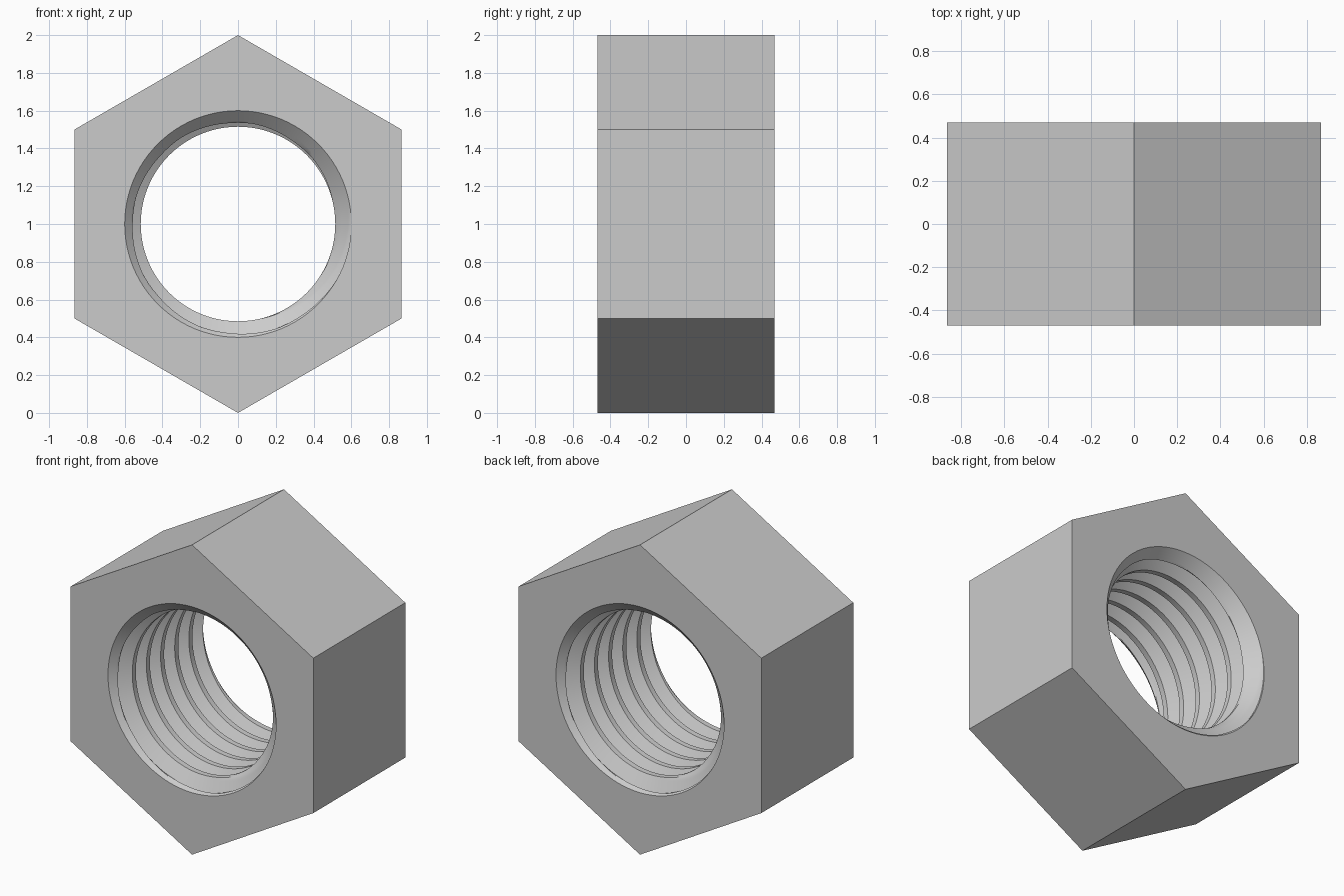
import bpy, bmesh, math

cube = bpy.data.objects.get("Cube")
if cube:
    bpy.data.objects.remove(cube, do_unlink=True)

HALF = 0.469                 # half thickness of the nut
MINOR, MAJOR = 0.515, 0.6    # thread crest and root radii
PITCH = 2 * HALF / 6.5
CREST = PITCH / 4
FLANK = (MAJOR - MINOR) / math.sqrt(3)
STEPS = 96                   # divisions around the bore
TURN = 2 * math.pi


def point(radius, angle, y):
    return (radius * math.sin(angle), y, 1 + radius * math.cos(angle))


def thread_radius(offset):
    """Radius of the thread at an axial distance from a crest centre."""
    dist = abs((offset + PITCH / 2) % PITCH - PITCH / 2)
    slope = (dist - CREST / 2) / FLANK
    return MINOR + (MAJOR - MINOR) * min(max(slope, 0), 1)


def spread(start, end, count):
    return [start + (end - start) * i / count for i in range(count)]


# One pitch of thread profile: crest, rising flank, root, falling flank
half = CREST / 2
offsets = (spread(-half, half, 2) + spread(half, half + FLANK, 8)
           + [half + FLANK] + spread(PITCH - half - FLANK, PITCH - half, 8))
rows = [k * PITCH + o for k in range(-5, 5) for o in offsets]

bm = bmesh.new()

# Helical bore with a countersink at each mouth
columns = []
for j in range(STEPS + 1):
    angle = TURN * j / STEPS
    shift = PITCH * j / STEPS
    column = []
    for row in rows:
        y = min(max(row + shift, -HALF), HALF)
        countersink = MAJOR - (HALF - abs(y))
        radius = max(countersink, thread_radius(y - shift))
        column.append(bm.verts.new(point(radius, angle, y)))
    columns.append(column)
for a, b in zip(columns, columns[1:]):
    for i in range(len(rows) - 1):
        bm.faces.new((a[i], b[i], b[i + 1], a[i + 1]))

# Hexagonal end faces, one panel per side
per_side = STEPS // 6
corners = {}
for y in (-HALF, HALF):
    ring = [bm.verts.new(point(MAJOR, TURN * j / STEPS, y)) for j in range(STEPS)]
    hexagon = [bm.verts.new(point(1, TURN * s / 6, y)) for s in range(6)]
    corners[y] = hexagon
    for s in range(6):
        arc = [ring[(s * per_side + j) % STEPS] for j in range(per_side + 1)]
        bm.faces.new([hexagon[(s + 1) % 6], hexagon[s]] + arc)

# Six outer flats
front, back = corners[-HALF], corners[HALF]
for s in range(6):
    t = (s + 1) % 6
    bm.faces.new((front[s], front[t], back[t], back[s]))

bmesh.ops.remove_doubles(bm, verts=bm.verts, dist=0.00002)
bmesh.ops.recalc_face_normals(bm, faces=bm.faces)

mesh = bpy.data.meshes.new("hex_nut")
bm.to_mesh(mesh)
bm.free()
nut = bpy.data.objects.new("hex_nut", mesh)
bpy.context.collection.objects.link(nut)

# Smooth the bore while keeping thread and hexagon edges crisp
bpy.ops.object.select_all(action='DESELECT')
nut.select_set(True)
bpy.context.view_layer.objects.active = nut
bpy.ops.object.shade_smooth_by_angle(angle=math.radians(25))
